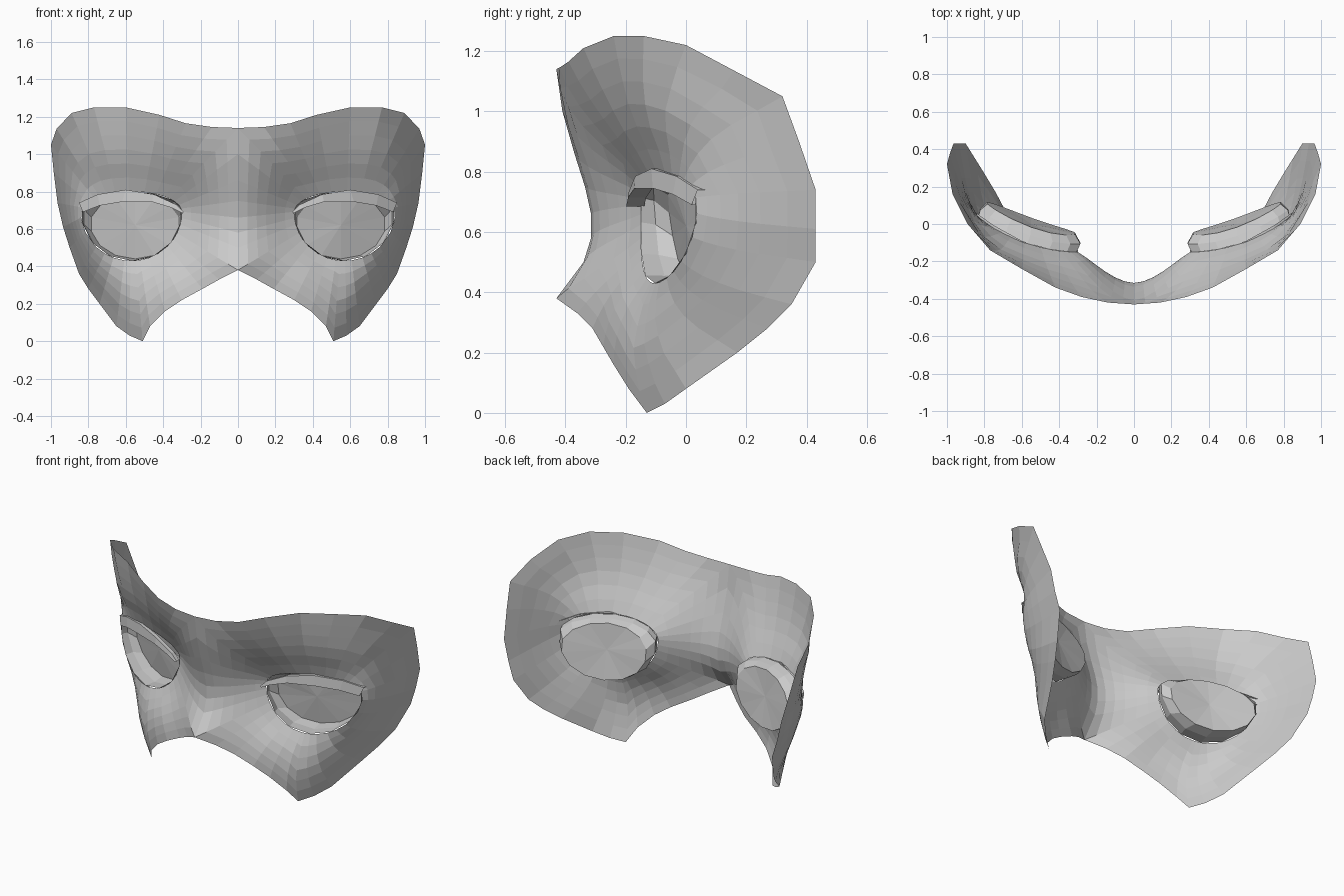
import bpy, bmesh, math
from mathutils import Vector

cube = bpy.data.objects.get("Cube")
if cube:
    bpy.data.objects.remove(cube, do_unlink=True)

grey = bpy.data.materials.new("plain grey")
grey.use_nodes = True
colour = (0.6, 0.6, 0.6, 1)
grey.diffuse_color = colour
grey.node_tree.nodes["Principled BSDF"].inputs["Base Color"].default_value = colour

# Outer edge of one half: x, y, z and how far the skin bulges forward inside it
EDGE = [
    (.42, -.34, 1.21, .01), (.6, -.24, 1.25, .02), (.77, -.14, 1.25, .03),
    (.89, 0, 1.22, .04), (.97, .16, 1.135, .05), (1, .32, 1.05, .07),
    (.985, .375, .9, .07), (.965, .43, .74, .06), (.935, .43, .61, .06),
    (.9, .43, .5, .06), (.85, .35, .36, .06), (.8, .27, .28, .06),
    (.74, .17, .2, .06), (.65, 0, .08, .05), (.58, -.07, .03, .05),
    (.51, -.13, 0, .05), (.47, -.19, .08, .04), (.39, -.24, .16, .03),
    (.3, -.275, .22, .03), (.19, -.31, .28, .02)]
# Middle of the face: nose tip, bridge, forehead and upper edge
MIDDLE = [
    (.1, -.36, .33), (0, -.43, .38), (0, -.34, .5), (0, -.315, .58),
    (0, -.315, .66), (0, -.335, .75), (0, -.37, .86), (0, -.41, 1),
    (0, -.43, 1.14), (.14, -.42, 1.145), (.28, -.39, 1.165)]
NOSE_SIDE = [(.1, -.285, .62), (.2, -.22, .65)]
OUTLINE = [e[:3] for e in EDGE] + MIDDLE


def front_depth(x, z):
    """Depth of the skin around the eye opening."""
    t = (x - .3) / .53
    return -.15 + .18 * t * abs(t)


def eye_ring(angles, mid, width, top, bottom, depth):
    """Rounded loop with separate heights above and below its middle."""
    points = []
    for a in angles:
        c, s = math.cos(a), math.sin(a)
        x = mid[0] + width * c
        z = mid[1] + (top if s > 0 else bottom) * s
        points.append(Vector((x, depth(x, z), z)))
    return points


def plate(x, z, px, pz):
    """Thin plate kernel, summed over both halves of the face."""
    total = 0
    for side in (px, -px):
        r = (x - side) ** 2 + (z - pz) ** 2
        total += r * math.log(r) if r > 1e-9 else 0
    return total


def smooth_sheet(points):
    """Return the smoothest depth function through all the points."""
    n = len(points)
    rows = [[plate(x, z, q[0], q[2]) for q in points] + [1, z, y]
            for x, y, z in points]
    rows.append([1] * n + [0, 0, 0])
    rows.append([q[2] for q in points] + [0, 0, 0])
    size = n + 2
    for i in range(size):
        pivot = max(range(i, size), key=lambda r: abs(rows[r][i]))
        rows[i], rows[pivot] = rows[pivot], rows[i]
        for r in range(size):
            if r != i:
                f = rows[r][i] / rows[i][i]
                rows[r] = [a - f * b for a, b in zip(rows[r], rows[i])]
    w = [rows[i][-1] / rows[i][i] for i in range(size)]
    return lambda x, z: w[n] + w[n + 1] * z + sum(
        k * plate(x, z, q[0], q[2]) for k, q in zip(w, points))


def make(name, rings, closed=True, centre=None, merge=False):
    """Skin a list of point rings and mirror the result across x."""
    bm = bmesh.new()
    loops = [[bm.verts.new(p) for p in ring] for ring in rings]
    n = len(loops[0])
    last = n if closed else n - 1
    for a, b in zip(loops, loops[1:]):
        for i in range(last):
            j = (i + 1) % n
            bm.faces.new((a[i], a[j], b[j], b[i]))
    if centre:
        hub = bm.verts.new(centre)
        for i in range(n):
            bm.faces.new((loops[-1][i], loops[-1][(i + 1) % n], hub))
    bmesh.ops.recalc_face_normals(bm, faces=bm.faces)
    bm.normal_update()
    if sum(f.normal.y * f.calc_area() for f in bm.faces) > 0:
        bmesh.ops.reverse_faces(bm, faces=bm.faces)
    mesh = bpy.data.meshes.new(name)
    bm.to_mesh(mesh)
    bm.free()
    mesh.materials.append(grey)
    obj = bpy.data.objects.new(name, mesh)
    bpy.context.collection.objects.link(obj)
    mirror = obj.modifiers.new("Mirror", 'MIRROR')
    mirror.use_mirror_merge = merge


# Mask skin: rings spreading from the eye opening to the outline
OPENING = ((.57, .69), .27, .11, .26, front_depth)
angles = [math.atan2(z - .65, x - .57) for x, y, z in OUTLINE]
opening = eye_ring(angles, *OPENING)
shape = OUTLINE + NOSE_SIDE + [tuple(p) for p in opening]
for inner, (x, y, z, bulge) in zip(opening, EDGE):
    for t in (.33, .67):
        p = inner.lerp(Vector((x, y, z)), t)
        shape.append((p.x, p.y - bulge * math.sin(math.pi * t), p.z))
sheet = smooth_sheet(shape)
STEPS = 6
skin = []
for k in range(STEPS + 1):
    ring = [a.lerp(Vector(b), k / STEPS) for a, b in zip(opening, OUTLINE)]
    for p in ring:
        p.y = sheet(p.x, p.z)
    skin.append(ring)
make("mask_skin", skin, merge=True)


# Eye socket: flared wall going back to a faceted lens that leans forward
def lens_depth(x, z):
    return -.05 + .13 * max(0, (x - .3) / .42) ** 1.6 - .15 * (z - .62)


def wall_depth(x, z):
    return (front_depth(x, z) + lens_depth(x, z)) / 2


even = [math.tau * (i + .5) / 14 for i in range(14)]
socket = [
    eye_ring(even, *OPENING),
    eye_ring(even, (.555, .68), .275, .11, .25, wall_depth),
    eye_ring(even, (.55, .63), .24, .15, .19, lens_depth)]
make("eye_socket_and_lens", socket, centre=(.55, 0, .62))


# Upper eyelid: overhanging band with a raised outer corner
def lid_edge(profile, push):
    return [Vector((x, front_depth(x, z) - .07 * max(0, .85 - x) + push, z))
            for x, z in profile]


LID_TOP = [(.29, .69), (.33, .73), (.45, .785), (.6, .81), (.75, .785), (.85, .74)]
LID_LOW = [(.3, .685), (.36, .715), (.46, .745), (.62, .745), (.74, .725), (.83, .69)]
make("upper_eyelid", [
    lid_edge(LID_TOP, .02), lid_edge(LID_TOP, -.005),
    lid_edge(LID_LOW, -.01), lid_edge(LID_LOW, .05)], closed=False)
